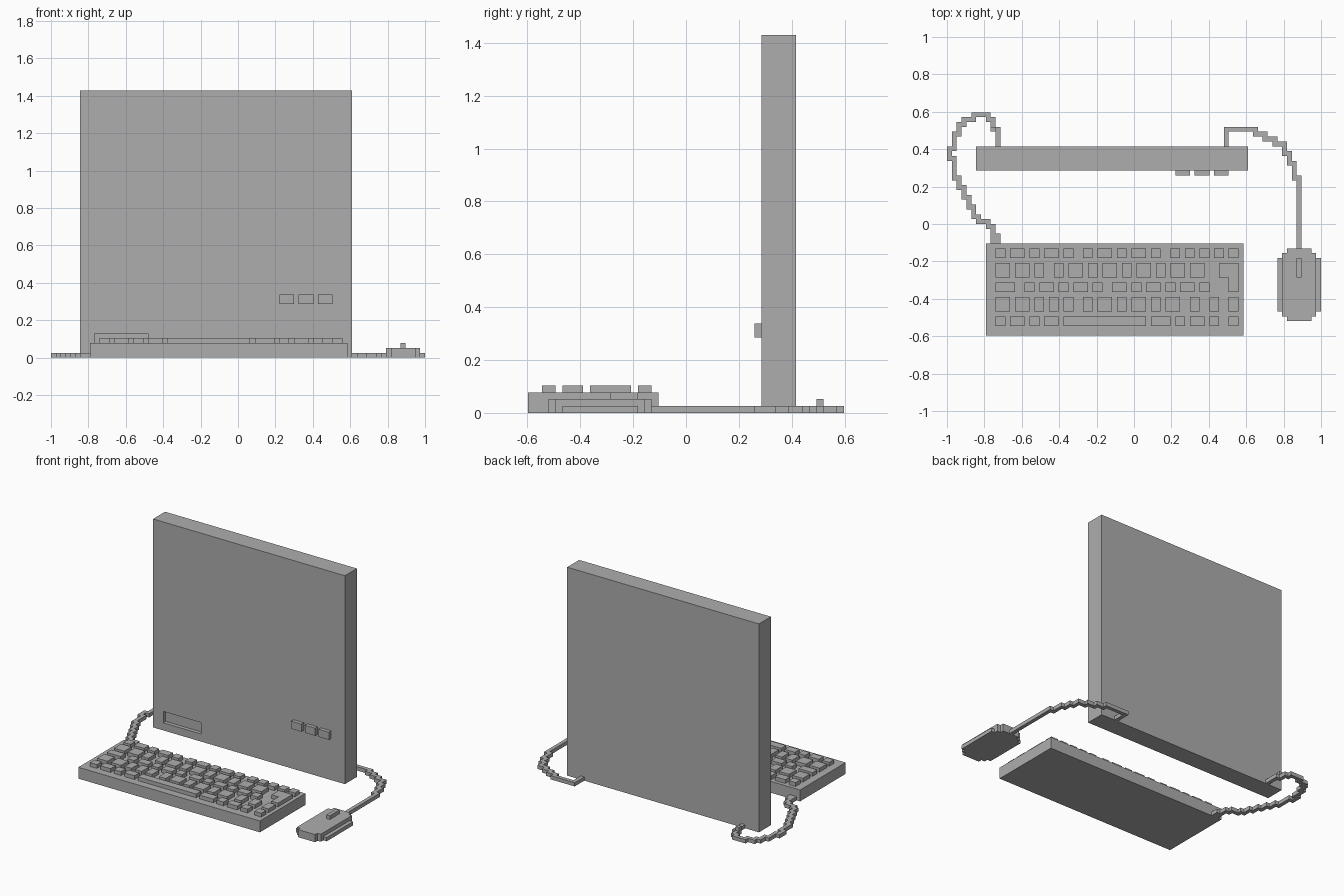
import bpy
import bmesh
from mathutils import Vector

if "Cube" in bpy.data.objects:
    bpy.data.objects.remove(bpy.data.objects["Cube"])

# Everything sits on a block grid, 77 blocks wide and 46 deep
UNIT = 2 / 77
ORIGIN = Vector((-1, -23 * UNIT, 0))

grey = bpy.data.materials.new("plain_grey")
grey.use_nodes = True
grey.diffuse_color = (0.42, 0.42, 0.42, 1)
grey.node_tree.nodes["Principled BSDF"].inputs["Base Color"].default_value = grey.diffuse_color


def add_box(bm, low, high):
    """Add a box between two grid corners."""
    verts = bmesh.ops.create_cube(bm, size=1)["verts"]
    low, high = Vector(low), Vector(high)
    for v in verts:
        v.co = (low + high) / 2 + v.co * (high - low)


def finish(name, bm):
    """Turn grid geometry into a named object at final scale."""
    for v in bm.verts:
        v.co = ORIGIN + v.co * UNIT
    bmesh.ops.recalc_face_normals(bm, faces=bm.faces)
    mesh = bpy.data.meshes.new(name)
    bm.to_mesh(mesh)
    bm.free()
    mesh.materials.append(grey)
    obj = bpy.data.objects.new(name, mesh)
    bpy.context.collection.objects.link(obj)
    return obj


def boxes(name, *pairs):
    bm = bmesh.new()
    for low, high in pairs:
        add_box(bm, low, high)
    return finish(name, bm)


def blocks(name, cells):
    """Build the outer skin of a set of unit blocks."""
    bm = bmesh.new()
    axes = [Vector(a) for a in ((1, 0, 0), (0, 1, 0), (0, 0, 1))]
    for cell in cells:
        middle = Vector(cell) + Vector((.5, .5, .5))
        for n in range(3):
            for side in (-1, 1):
                out = axes[n] * side
                if tuple(int(c) for c in Vector(cell) + out) in cells:
                    continue
                a, b = axes[n - 1] / 2, axes[n - 2] / 2
                face = middle + out / 2
                bm.faces.new([bm.verts.new(face + p) for p in (a + b, a - b, -a - b, b - a)])
    bmesh.ops.remove_doubles(bm, verts=bm.verts, dist=0.01)
    return finish(name, bm)


def walk(start, steps):
    """Collect the blocks passed on a walk over the ground."""
    moves = {"U": (0, 1), "D": (0, -1), "L": (-1, 0), "R": (1, 0)}
    x, y = start
    cells = {(x, y, 0)}
    for step in steps:
        x, y = x + moves[step][0], y + moves[step][1]
        cells.add((x, y, 0))
    return cells


# Screen casing with a shallow slot pushed into its front
bm = bmesh.new()
add_box(bm, (6, 34, 0), (62, 39, 55))
for point, normal in (((9, 0, 0), (1, 0, 0)), ((20, 0, 0), (1, 0, 0)),
                      ((0, 0, 2), (0, 0, 1)), ((0, 0, 5), (0, 0, 1))):
    bmesh.ops.bisect_plane(bm, geom=bm.verts[:] + bm.edges[:] + bm.faces[:],
                           plane_co=point, plane_no=normal)
slot = [f for f in bm.faces if f.normal.y < -0.9
        and 9 < f.calc_center_median().x < 20 and 2 < f.calc_center_median().z < 5]
pushed = bmesh.ops.extrude_face_region(bm, geom=slot)["geom"]
bmesh.ops.delete(bm, geom=slot, context="FACES_ONLY")
for v in pushed:
    if isinstance(v, bmesh.types.BMVert):
        v.co.y += 1
bmesh.ops.dissolve_limit(bm, angle_limit=0.01, verts=bm.verts, edges=bm.edges)
finish("screen_casing", bm)

# Three buttons on the front
boxes("screen_buttons", *[((x, 33, 11), (x + 3, 34, 13)) for x in (47, 51, 55)])

# Keyboard body
boxes("keyboard_body", ((8, 0, 0), (61, 19, 3)))

# Keys: each row is (front edge, back edge, layout)
ROWS = [
    (16, 18, "##.###.##.###.##..##.###.##.###.##..##.##.##.##.##"),
    (12, 15, "###.###.##..##.###.##.###.##.###.##.###.###...####"),
    (9, 11, "####..##.###.##.###.##..###.##.###.##.###.##"),
    (5, 8, "###.###.##.##.##..##.###.##.###.##.###..##..##..##"),
    (2, 4, "##.###.##.###." + "#" * 17 + ".####.##.###.##..##"),
]
keys = []
for front, back, layout in ROWS:
    x = 10
    for key in layout.split("."):
        if key:
            keys.append(((x, front, 3), (x + len(key), back, 4)))
        x += len(key) + 1
boxes("keyboard_keys", *keys)
# Lower leg of the large corner key
boxes("corner_key_leg", ((58, 9, 3), (60, 12, 4)))

# Mouse: stepped rounded plan in two layers, with a wheel
mouse = set()
for layer in (0, 1):
    for inset in range(layer, 3):
        mouse |= {(x, y, layer) for x in range(68 + inset, 77 - inset)
                  for y in range(5 - inset, 16 + inset)}
blocks("mouse_body", mouse)
boxes("mouse_wheel", ((72, 12, 2), (73, 16, 3)))

# Cables
blocks("mouse_cable", walk((72, 18), "U" * 14 + "LUUULUULUULLULLULLU" + "L" * 6 + "DDD"))
blocks("keyboard_cable", walk(
    (10, 39), "UUULUULULLLDLLDLDDLDDDLDDRDDDDRDDRDDRDDRDDRDRRDRDDRDL") | {(9, 42, 1)})
